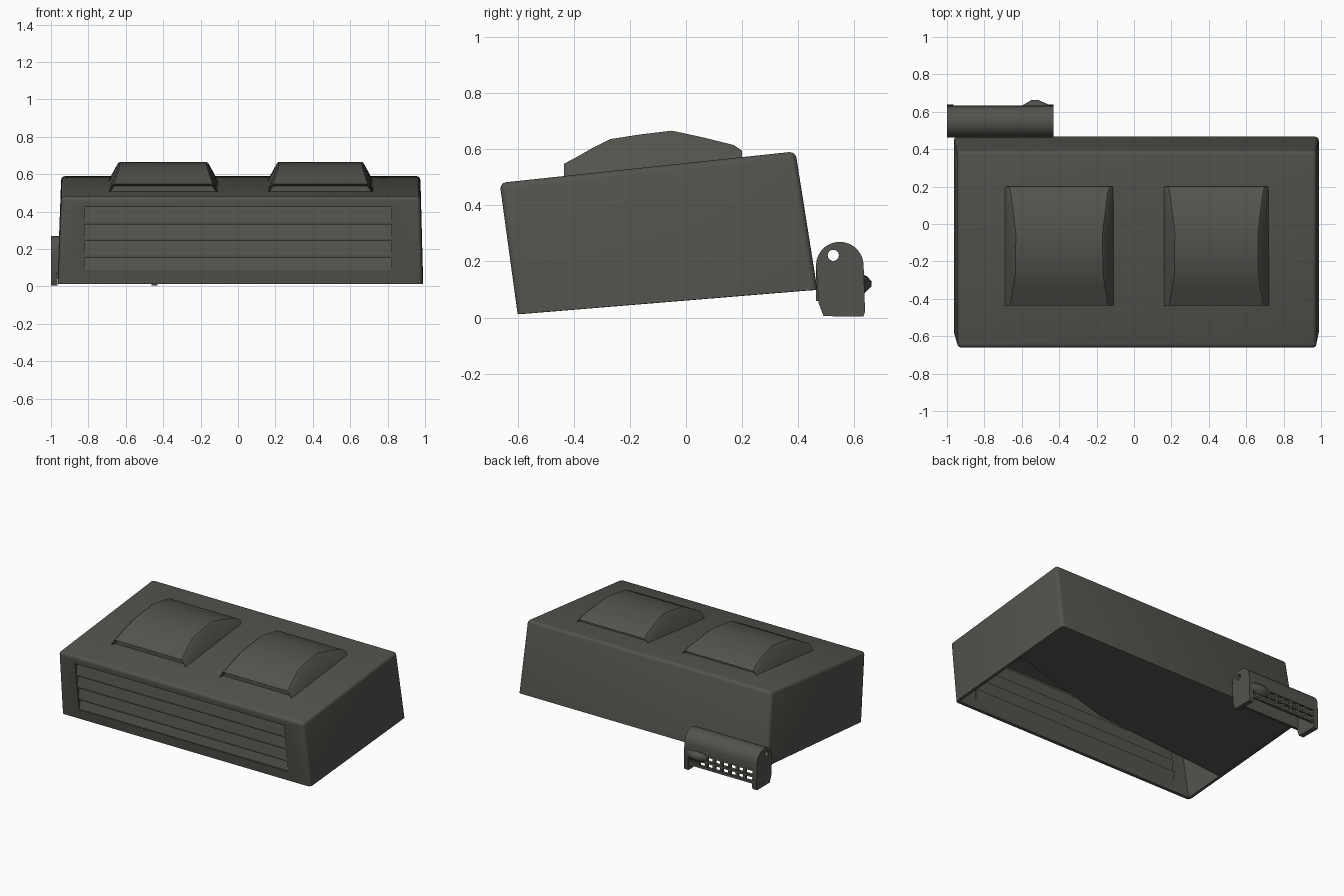
import bpy, bmesh, math
from mathutils import Vector

if "Cube" in bpy.data.objects:
    bpy.data.objects.remove(bpy.data.objects["Cube"])

mat = bpy.data.materials.new("dark_grey_plastic")
mat.diffuse_color = (0.085, 0.085, 0.075, 1)
mat.use_nodes = True
mat.node_tree.nodes["Principled BSDF"].inputs["Base Color"].default_value = mat.diffuse_color


def make(name, bm):
    me = bpy.data.meshes.new(name)
    bm.to_mesh(me)
    bm.free()
    ob = bpy.data.objects.new(name, me)
    bpy.context.collection.objects.link(ob)
    me.materials.append(mat)
    return ob


def activate(ob):
    bpy.ops.object.select_all(action='DESELECT')
    ob.select_set(True)
    bpy.context.view_layer.objects.active = ob


def smooth(ob):
    activate(ob)
    bpy.ops.object.shade_smooth_by_angle(angle=math.radians(35))


def loft(rings):
    """Closed solid through a list of equal-length point rings."""
    bm = bmesh.new()
    vs = [[bm.verts.new(p) for p in r] for r in rings]
    n = len(rings[0])
    for a, b in zip(vs, vs[1:]):
        for i in range(n):
            bm.faces.new((a[i], a[(i + 1) % n], b[(i + 1) % n], b[i]))
    caps = [bm.faces.new(vs[0]), bm.faces.new(vs[-1])]
    bmesh.ops.recalc_face_normals(bm, faces=bm.faces[:])
    return bm, caps


def extrude_x(profile, x0, x1):
    """Solid from a (y, z) profile swept along x."""
    return loft([[(x, y, z) for y, z in profile] for x in (x0, x1)])[0]


def box(name, x0, x1, y0, y1, z0, z1):
    return make(name, extrude_x([(y0, z0), (y1, z0), (y1, z1), (y0, z1)], x0, x1))


def cut(ob, cutter):
    m = ob.modifiers.new("cut", 'BOOLEAN')
    m.object = cutter
    m.solver = 'EXACT'
    activate(ob)
    bpy.ops.object.modifier_apply(modifier=m.name)
    bpy.data.objects.remove(cutter)


def front_y(z):
    return -0.60 - 0.135 * (z - 0.01)


def deck_z(y):
    return 0.478 + 0.107 * (y + 0.66) / 1.05


# Main housing: tilted, tapered shell, open underneath
low, high = [(-0.60, 0.012), (0.468, 0.10)], [(-0.664, 0.48), (0.39, 0.592)]
rings = []
for (f, b), xl, xr in ((low, -0.963, 0.988), (high, -0.945, 0.975)):
    rings.append([(xl, *f), (xr, *f), (xr, *b), (xl, *b)])
bm, caps = loft(rings)
bm.faces.remove(caps[0])
edges = [e for e in bm.edges if len(e.link_faces) == 2]
bmesh.ops.bevel(bm, geom=edges, offset=0.022, segments=3, profile=0.5,
                affect='EDGES', clamp_overlap=True)
housing = make("housing", bm)
m = housing.modifiers.new("wall", 'SOLIDIFY')
m.thickness, m.offset = 0.02, -1
activate(housing)
bpy.ops.object.modifier_apply(modifier=m.name)
cut(housing, box("vent_cutter", -0.82, 0.82, -0.8, -0.5, 0.08, 0.425))
smooth(housing)

# Overlapping louvre slats in the front opening
for i, (top, bot) in enumerate(((0.428, 0.332), (0.338, 0.242),
                                (0.248, 0.152), (0.158, 0.076))):
    prof = [(front_y(top) + 0.030, top), (front_y(bot) + 0.002, bot + 0.012),
            (front_y(bot) + 0.004, bot), (front_y(bot) + 0.018, bot),
            (front_y(top) + 0.044, top)]
    make(f"louvre_{i + 1}", extrude_x(prof, -0.823, 0.823))

# Partial floor with a slanted front edge
outline = [(-0.95, 0.455), (0.975, 0.455), (0.975, 0.04), (0.12, -0.19), (-0.95, -0.28)]
rings = [[(x, y, 0.014 + dz + 0.0824 * (y + 0.60)) for x, y in outline]
         for dz in (0, 0.012)]
make("floor_plate", loft(rings)[0])

# Two humped roof scoops with slots at both ends
HUMP = [(-0.435, 0.548), (-0.39, 0.572), (-0.33, 0.606), (-0.27, 0.636),
        (-0.16, 0.653), (-0.05, 0.666), (0.07, 0.64), (0.17, 0.615), (0.20, 0.594)]
for side, x0, x1 in (("left", -0.70, -0.10), ("right", 0.15, 0.73)):
    rings = []
    for y, z in HUMP:
        d = deck_z(y) - 0.006
        k = 0.38 * (z - d)
        rings.append([(x0 + 0.005, y, d), (x1 - 0.005, y, d),
                      (x1 - k - 0.008, y, z - 0.008), (x1 - k - 0.018, y, z),
                      (x0 + k + 0.018, y, z), (x0 + k + 0.008, y, z - 0.008)])
    bm, caps = loft(rings)
    for cap, depth in zip(caps, (0.03, -0.03)):
        bmesh.ops.inset_region(bm, faces=[cap], thickness=0.011)
        bmesh.ops.translate(bm, verts=cap.verts[:], vec=Vector((0, depth, 0)))
    smooth(make(f"roof_scoop_{side}", bm))

# Clip at the back: end plates with rounded tops and a pin hole
CY, CZ, R = 0.548, 0.185, 0.085
arc = [(CY + R * math.cos(math.pi * i / 14), CZ + R * math.sin(math.pi * i / 14))
       for i in range(15)]
plate = [(0.638, 0.02), (0.632, 0.004)][::-1]
plate = [(0.49, 0.005)] + plate + arc + [(0.473, 0.05)]
PIN = [(0.525 + 0.02 * math.cos(math.tau * i / 14), 0.222 + 0.02 * math.sin(math.tau * i / 14))
       for i in range(14)]
for name, x0, x1 in (("clip_outer_plate", -1.0, -0.965), ("clip_inner_plate", -0.462, -0.43)):
    ob = make(name, extrude_x(plate, x0, x1))
    cut(ob, make("pin_cutter", extrude_x(PIN, x0 - 0.1, x1 + 0.1)))
    smooth(ob)

# Clip cover: curved shell between the plates, open underneath
inner = [(CY + (y - CY) * 0.78, CZ + (z - CZ) * 0.78) for y, z in arc]
cover = [(arc[0][0], 0.14)] + arc + [(arc[-1][0], 0.06), (inner[-1][0], 0.06)] \
    + inner[::-1] + [(inner[0][0], 0.14)]
smooth(make("clip_cover", extrude_x(cover, -0.97, -0.45)))

# Clip grille: rails and bars leaving two rows of holes
for i, z in enumerate((0.05, 0.095, 0.14)):
    box(f"grille_rail_{i + 1}", -0.97, -0.45, 0.614, 0.634, z - 0.008, z + 0.008)
for i in range(7):
    x = -0.90 + i * 0.06
    box(f"grille_bar_{i + 1}", x - 0.009, x + 0.009, 0.614, 0.632, 0.05, 0.145)

# Thumb latch on the back of the clip
latch = [(0.625, 0.155), (0.645, 0.148), (0.662, 0.128), (0.660, 0.110),
         (0.642, 0.092), (0.625, 0.08)]
rings = []
for x, s in ((-0.60, 0.2), (-0.55, 1), (-0.51, 1), (-0.45, 0.3)):
    rings.append([(x, 0.625 + (y - 0.625) * s, z) for y, z in latch])
smooth(make("clip_latch", loft(rings)[0]))
